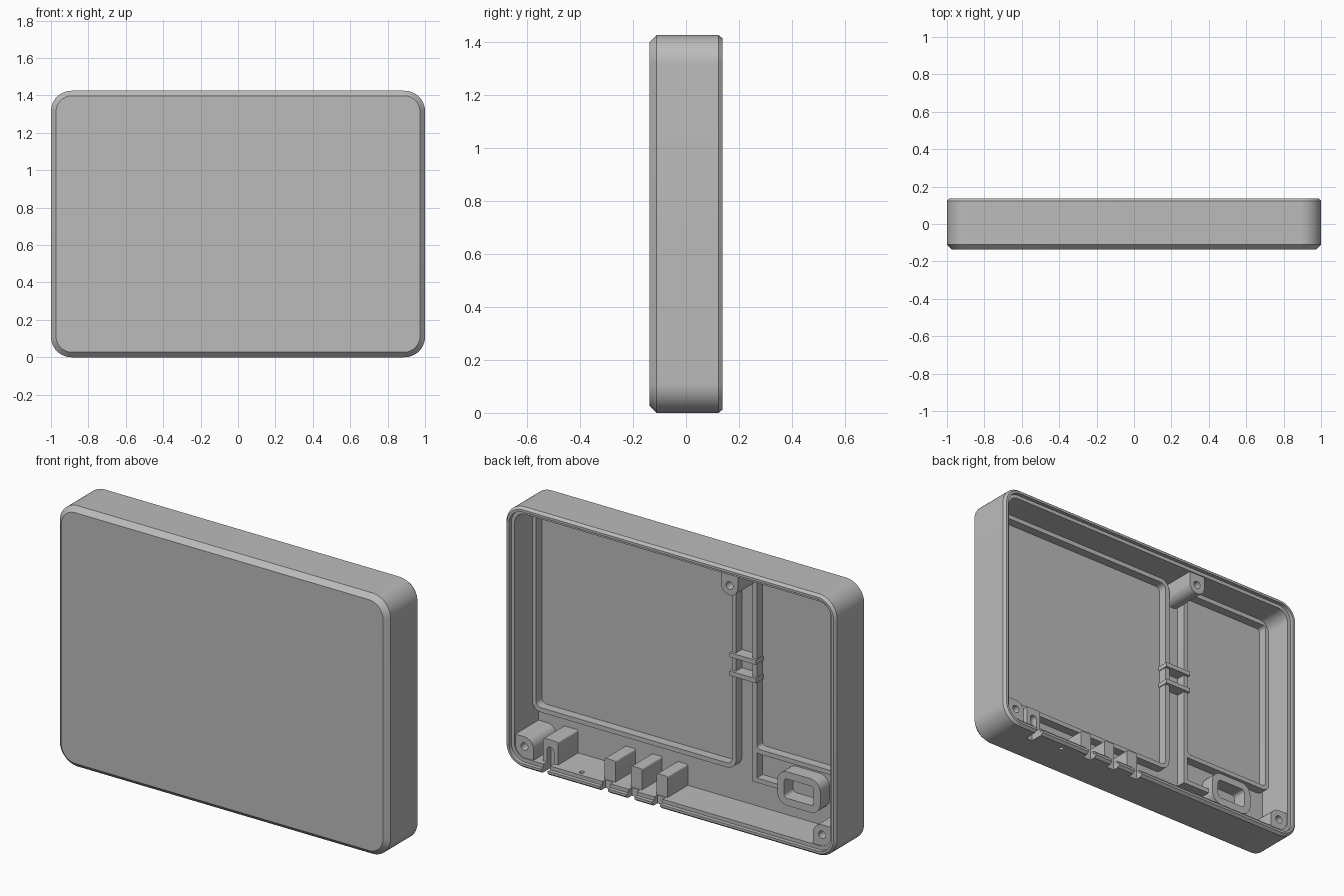
import bpy, bmesh, math

cube = bpy.data.objects.get("Cube")
if cube:
    bpy.data.objects.remove(cube, do_unlink=True)

grey = bpy.data.materials.new("plain grey")
grey.use_nodes = True
COLOUR = (0.5, 0.5, 0.5, 1)
grey.diffuse_color = COLOUR
grey.node_tree.nodes["Principled BSDF"].inputs["Base Color"].default_value = COLOUR

H = 1.425          # case height
HALF = 0.1375      # half of case depth
WALL = 0.045
FLOOR = -0.09      # inner face of the front panel
RIB_TOP = -0.04
RIB = 0.025


def rounded(x0, x1, z0, z1, radii, steps=8):
    """Outline in x and z; radii run anticlockwise from the low-x low-z corner."""
    if not isinstance(radii, (list, tuple)):
        radii = [radii] * 4
    corners = [(x0, z0, 1, 1), (x1, z0, -1, 1), (x1, z1, -1, -1), (x0, z1, 1, -1)]
    pts = []
    for i, ((x, z, sx, sz), r) in enumerate(zip(corners, radii)):
        if r == 0:
            pts.append((x, z))
            continue
        for k in range(steps + 1):
            a = math.pi + (i + k / steps) * math.pi / 2
            pts.append((x + sx * r + r * math.cos(a), z + sz * r + r * math.sin(a)))
    return pts


def loft(name, sections, closed=False):
    """Skin outlines placed at depths; cap the ends or join last to first."""
    bm = bmesh.new()
    loops = [[bm.verts.new((x, y, z)) for x, z in pts] for pts, y in sections]
    pairs = list(zip(loops, loops[1:]))
    if closed:
        pairs.append((loops[-1], loops[0]))
    else:
        bm.faces.new(loops[0])
        bm.faces.new(loops[-1])
    for a, b in pairs:
        n = len(a)
        for i in range(n):
            j = (i + 1) % n
            bm.faces.new((a[i], a[j], b[j], b[i]))
    bmesh.ops.recalc_face_normals(bm, faces=bm.faces[:])
    mesh = bpy.data.meshes.new(name)
    bm.to_mesh(mesh)
    bm.free()
    mesh.materials.append(grey)
    ob = bpy.data.objects.new(name, mesh)
    bpy.context.collection.objects.link(ob)
    return ob


def block(name, x0, x1, z0, z1, y0, y1, radii=0):
    pts = rounded(x0, x1, z0, z1, radii)
    return loft(name, [(pts, y0), (pts, y1)])


def frame(name, x0, x1, z0, z1, width, y1, r):
    """Raised rib around an opening of the given size."""
    inner = rounded(x0, x1, z0, z1, r)
    outer = rounded(x0 - width, x1 + width, z0 - width, z1 + width, r + width)
    y0 = FLOOR - 0.01
    return loft(name, [(inner, y0), (inner, y1), (outer, y1), (outer, y0)], True)


def cut(ob, cutters):
    bpy.context.view_layer.objects.active = ob
    for c in cutters:
        m = ob.modifiers.new("cut", "BOOLEAN")
        m.operation = "DIFFERENCE"
        m.solver = "EXACT"
        m.object = c
        bpy.ops.object.modifier_apply(modifier=m.name)


# Case shell: chamfered front, hollow back with a stepped rim
def case_outline(inset, r):
    return rounded(-1 + inset, 1 - inset, inset, H - inset, r, 12)


profile = [(0.027, -HALF, 0.085), (0, -HALF + 0.027, 0.11), (0, HALF - 0.015, 0.11),
           (0.012, HALF, 0.098), (0.025, HALF, 0.085), (0.025, 0.116, 0.085),
           (WALL, 0.116, 0.065), (WALL, FLOOR, 0.065)]
case = loft("case_shell", [(case_outline(i, r), y) for i, y, r in profile])
parts = [case]

# Ribs framing the two shallow panel recesses
TOP = H - WALL - RIB
parts.append(frame("large_panel_rib", -0.25, 0.935, 0.26, TOP, RIB, RIB_TOP, 0.03))
parts.append(frame("small_panel_rib", -0.935, -0.4, 0.385, TOP, RIB, RIB_TOP, 0.02))

# Rib running down from the small panel to the port frame
parts.append(block("divider_rib", -0.4, -0.375, 0.2, 0.4, FLOOR - 0.01, RIB_TOP))
parts.append(block("lower_rib", -0.56, -0.375, 0.2, 0.225, FLOOR - 0.01, RIB_TOP))

# Port frame
parts.append(frame("port_frame", -0.765, -0.585, 0.18, 0.285, 0.04, -0.01, 0.02))

# Bars across the divider channel
for i, z in enumerate((0.75, 0.85)):
    parts.append(block(f"divider_bar_{i + 1}", -0.405, -0.245, z, z + 0.025,
                       FLOOR - 0.01, -0.025))

# Screw bosses merged into the walls
bosses = [
    block("top_boss", -0.39, -0.29, 1.265, H - 0.035, FLOOR - 0.01, 0.11, (0.05, 0.05, 0, 0)),
    block("bottom_left_boss", 0.845, 0.96, 0.04, 0.16, FLOOR - 0.01, 0.11, (0, 0, 0, 0.055)),
    block("bottom_right_boss", -0.96, -0.845, 0.04, 0.16, FLOOR - 0.01, 0.11, (0, 0, 0.055, 0)),
]
parts += bosses
for boss, (x, z) in zip(bosses, ((-0.34, 1.318), (0.9, 0.106), (-0.9, 0.106))):
    r = 0.021
    hole = block("screw_hole_cutter", x - r, x + r, z - r, z + r, 0.0, 0.2, r * 0.999)
    cut(boss, [hole])
    bpy.data.objects.remove(hole, do_unlink=True)

# Button support blocks along the bottom wall, with rim notches beside them
cutters = []
for i, x in enumerate((0.4, 0.24, 0.085)):
    parts.append(block(f"button_block_{i + 1}", x - 0.033, x + 0.033, 0.035, 0.16,
                       FLOOR - 0.01, 0.085, (0, 0, 0.01, 0.01)))
    cutters.append(block("notch_cutter", x - 0.025, x + 0.025, -0.1, 0.1, 0.09, 0.2))

# Slotted cable block
cable = block("cable_block", 0.715, 0.805, 0.035, 0.17, FLOOR - 0.01, 0.085, (0, 0, 0.01, 0.01))
parts.append(cable)
slot = block("slot_cutter", 0.74, 0.78, -0.1, 0.13, 0.05, 0.2, (0, 0, 0.018, 0.018))
cut(cable, [slot])
cutters.append(slot)

# Pinhole through the bottom wall
bpy.ops.mesh.primitive_cylinder_add(vertices=20, radius=0.013, depth=0.3, location=(0.57, 0.085, 0))
cutters.append(bpy.context.object)
cut(case, cutters)
for c in cutters:
    bpy.data.objects.remove(c, do_unlink=True)

# Smooth the rounded corners, keep the edges crisp
for ob in parts:
    bpy.ops.object.select_all(action="DESELECT")
    ob.select_set(True)
    bpy.context.view_layer.objects.active = ob
    bpy.ops.object.shade_smooth_by_angle(angle=math.radians(30))
